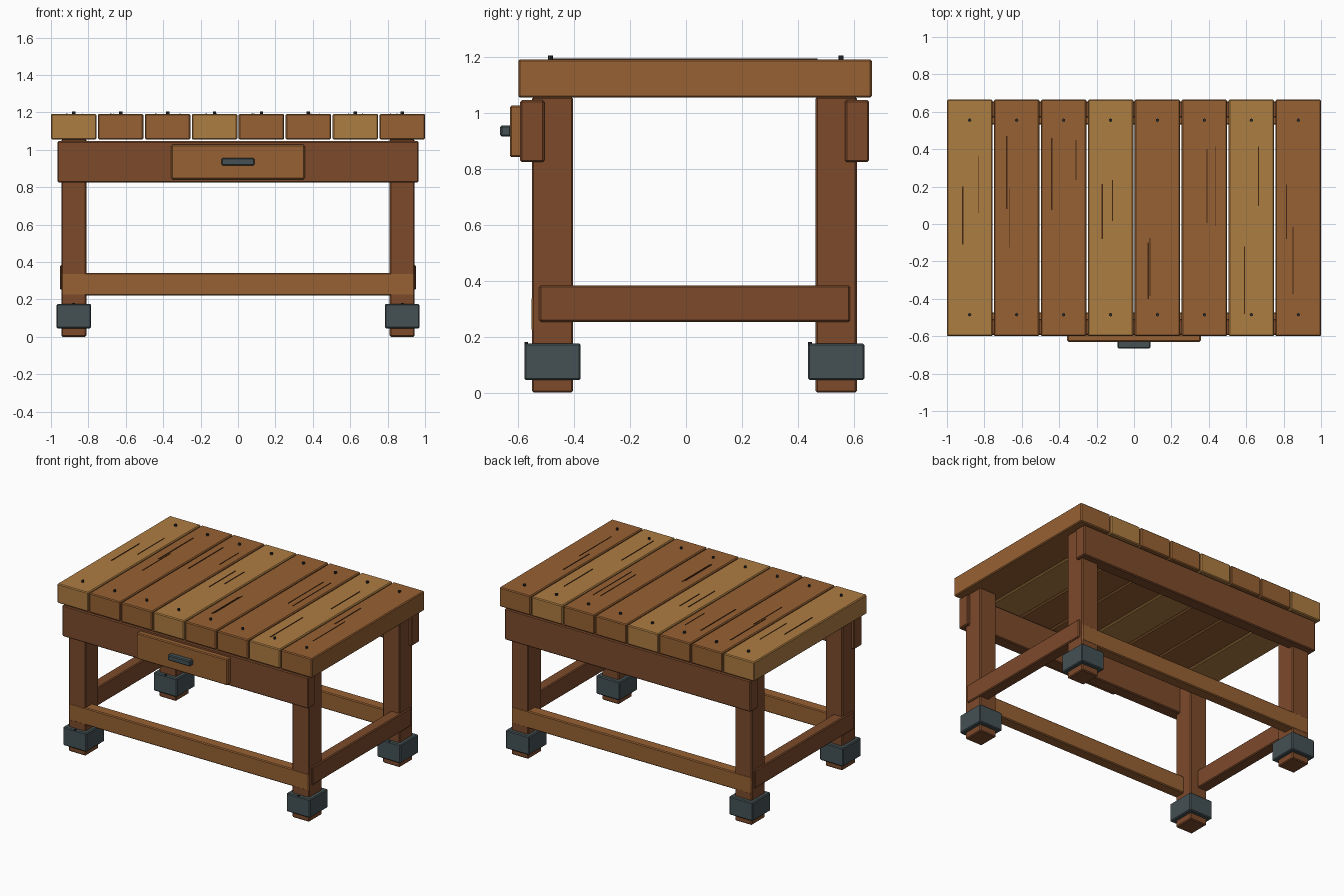
import bpy

if "Cube" in bpy.data.objects:
    bpy.data.objects.remove(bpy.data.objects["Cube"])


def material(name, rgb):
    m = bpy.data.materials.new(name)
    m.diffuse_color = [(c / 255) ** 2.2 for c in rgb] + [1]
    m.use_nodes = True
    m.node_tree.nodes["Principled BSDF"].inputs["Base Color"].default_value = m.diffuse_color
    return m


LIGHT = material("light_wood", (172, 124, 68))
MID = material("mid_wood", (150, 97, 54))
DARK = material("dark_wood", (124, 76, 47))
IRON = material("iron", (70, 82, 85))
NAIL = material("nail_iron", (50, 50, 50))
GRAIN = material("grain", (70, 44, 26))


def box(name, x, y, z, mat, bevel=0.006):
    """Box from (min, max) ranges on each axis, with a small edge bevel."""
    r = (x, y, z)
    bpy.ops.mesh.primitive_cube_add(size=1, location=[(a + b) / 2 for a, b in r])
    o = bpy.context.object
    o.name = name
    o.scale = [b - a for a, b in r]
    bpy.ops.object.transform_apply(location=False, rotation=False, scale=True)
    o.data.materials.append(mat)
    if bevel:
        b = o.modifiers.new("bevel", "BEVEL")
        b.width = bevel
        b.segments = 1
    return o


def stud(name, x, y, z0, z1, radius):
    bpy.ops.mesh.primitive_cylinder_add(vertices=8, radius=radius, depth=z1 - z0,
                                        location=(x, y, (z0 + z1) / 2))
    o = bpy.context.object
    o.name = name
    o.data.materials.append(NAIL)


# Table top planks with two nails each
for i in range(8):
    cx = -0.8785 + 0.251 * i
    box(f"plank_{i + 1}", (cx - 0.1215, cx + 0.1215), (-0.60, 0.665), (1.055, 1.192),
        LIGHT if i % 3 == 0 else MID)
    for y in (-0.485, 0.555):
        stud("plank_nail", cx, y, 1.18, 1.205, 0.009)

# Grain lines on the planks: x, y start, y end, width
grain = [(-0.915, -0.11, 0.20, 7), (-0.83, 0.06, 0.36, 3),
         (-0.68, 0.08, 0.47, 7), (-0.665, -0.125, 0.19, 3),
         (-0.44, 0.075, 0.46, 7), (-0.31, 0.235, 0.45, 3),
         (-0.17, -0.08, 0.215, 6), (-0.115, 0.015, 0.235, 6),
         (0.077, -0.40, -0.10, 7), (0.085, -0.385, -0.075, 4),
         (0.39, 0.005, 0.40, 4), (0.437, -0.01, 0.415, 3),
         (0.665, 0.095, 0.415, 6), (0.59, -0.48, -0.12, 6),
         (0.815, -0.08, 0.21, 6), (0.85, -0.375, -0.015, 3)]
for x, y0, y1, w in grain:
    box("grain_line", (x - w / 2000, x + w / 2000), (y0, y1), (1.185, 1.195), GRAIN, 0)

# Legs with iron foot collars
for sx in (-1, 1):
    for cy in (-0.4775, 0.5375):
        cx = sx * 0.8775
        box("leg", (cx - 0.0665, cx + 0.0665), (cy - 0.0735, cy + 0.0735), (0, 1.057), DARK)
        box("foot_collar", (cx - 0.0925, cx + 0.0925), (cy - 0.101, cy + 0.101),
            (0.045, 0.176), IRON)
        stud("collar_stud", cx, cy - 0.094, 0.16, 0.181, 0.007)

# Side stretchers
for name, x in (("left_stretcher", (-0.953, -0.873)), ("right_stretcher", (0.873, 0.953))):
    box(name, x, (-0.525, 0.587), (0.253, 0.383), DARK)

# Front and back aprons and low stretchers
box("front_apron", (-0.965, 0.965), (-0.593, -0.507), (0.825, 1.046), DARK)
box("back_apron", (-0.965, 0.965), (0.569, 0.655), (0.825, 1.046), DARK)
box("front_stretcher", (-0.943, 0.943), (-0.552, -0.472), (0.22, 0.342), MID)
box("back_stretcher", (-0.943, 0.943), (0.532, 0.612), (0.22, 0.342), MID)

# Drawer front and handle
box("drawer_front", (-0.357, 0.357), (-0.63, -0.585), (0.842, 1.027), MID)
box("drawer_handle", (-0.088, 0.088), (-0.665, -0.625), (0.916, 0.956), IRON)
